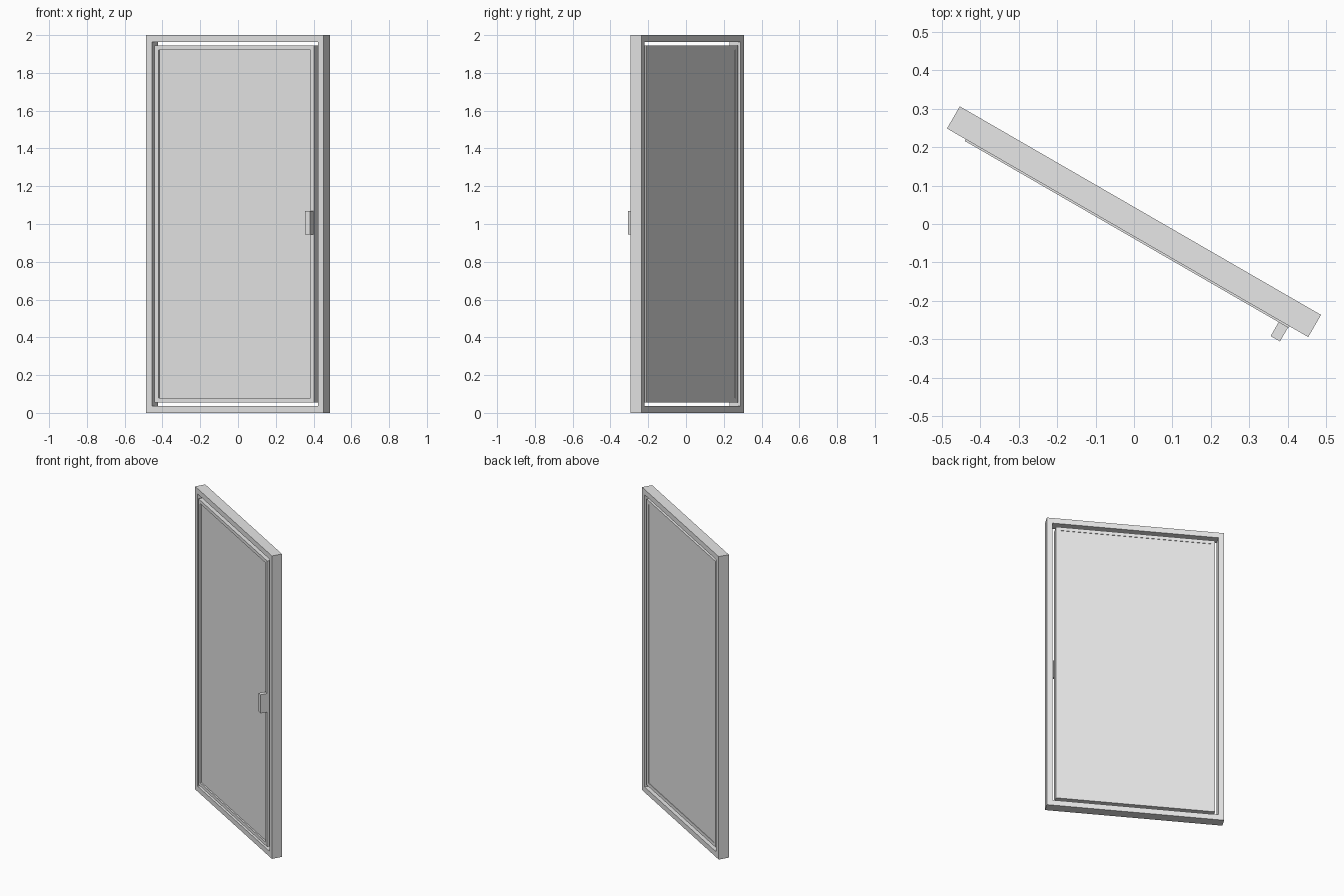
import bpy, bmesh, math
from mathutils import Matrix, Vector

cube = bpy.data.objects.get("Cube")
if cube:
    bpy.data.objects.remove(cube, do_unlink=True)

# The single flat paint colour
paint = bpy.data.materials.new("light_grey")
paint.use_nodes = True
colour = (0.8, 0.8, 0.8, 1)
paint.diffuse_color = colour
paint.node_tree.nodes["Principled BSDF"].inputs["Base Color"].default_value = colour

# The whole door stands turned about the vertical axis
PLACE = Matrix.Translation((0, 0.006, 0)) @ Matrix.Rotation(math.radians(-30), 4, "Z")
HALF_WIDTH, HALF_DEPTH, HEIGHT = 0.543, 0.0333, 2.0
BORDER, GAP, FORWARD = 0.05, 0.006, 0.005


def box(low, high):
    low, high = Vector(low), Vector(high)
    bm = bmesh.new()
    size = Matrix.Diagonal((*(high - low), 1))
    bmesh.ops.create_cube(bm, size=1, matrix=Matrix.Translation((low + high) / 2) @ size)
    return bm


def side(bm, sign):
    """Large front (-1) or back (+1) face."""
    bm.normal_update()
    return max(bm.faces, key=lambda f: f.normal.y * sign * f.calc_area())


def finish(bm, name):
    bmesh.ops.recalc_face_normals(bm, faces=bm.faces)
    mesh = bpy.data.meshes.new(name)
    bm.to_mesh(mesh)
    bm.free()
    mesh.materials.append(paint)
    obj = bpy.data.objects.new(name, mesh)
    obj.matrix_world = PLACE
    bpy.context.collection.objects.link(obj)


# Outer frame: a slab with its middle cut straight through
bm = box((-HALF_WIDTH, -HALF_DEPTH, 0), (HALF_WIDTH, HALF_DEPTH, HEIGHT))
middle = [side(bm, s) for s in (-1, 1)]
for face in middle:
    bmesh.ops.inset_region(bm, faces=[face], thickness=BORDER)
rims = [e for f in middle for e in f.edges]
bmesh.ops.delete(bm, geom=middle, context="FACES_ONLY")
bmesh.ops.bridge_loops(bm, edges=rims)
finish(bm, "door_frame")

# Door leaf: slightly forward, with a sunken panel on each side
edge = BORDER + GAP
bm = box((edge - HALF_WIDTH, -HALF_DEPTH - FORWARD, edge),
         (HALF_WIDTH - edge, HALF_DEPTH - FORWARD, HEIGHT - edge))
for sign, sink in ((-1, 0.01), (1, 0.003)):
    face = side(bm, sign)
    bmesh.ops.inset_region(bm, faces=[face], thickness=0.032)
    bmesh.ops.inset_region(bm, faces=[face], thickness=0, depth=-sink)
finish(bm, "door_leaf")

# Handle block on the opening edge
finish(box((0.457, -0.08, 0.945), (0.485, -HALF_DEPTH, 1.068)), "door_handle")
